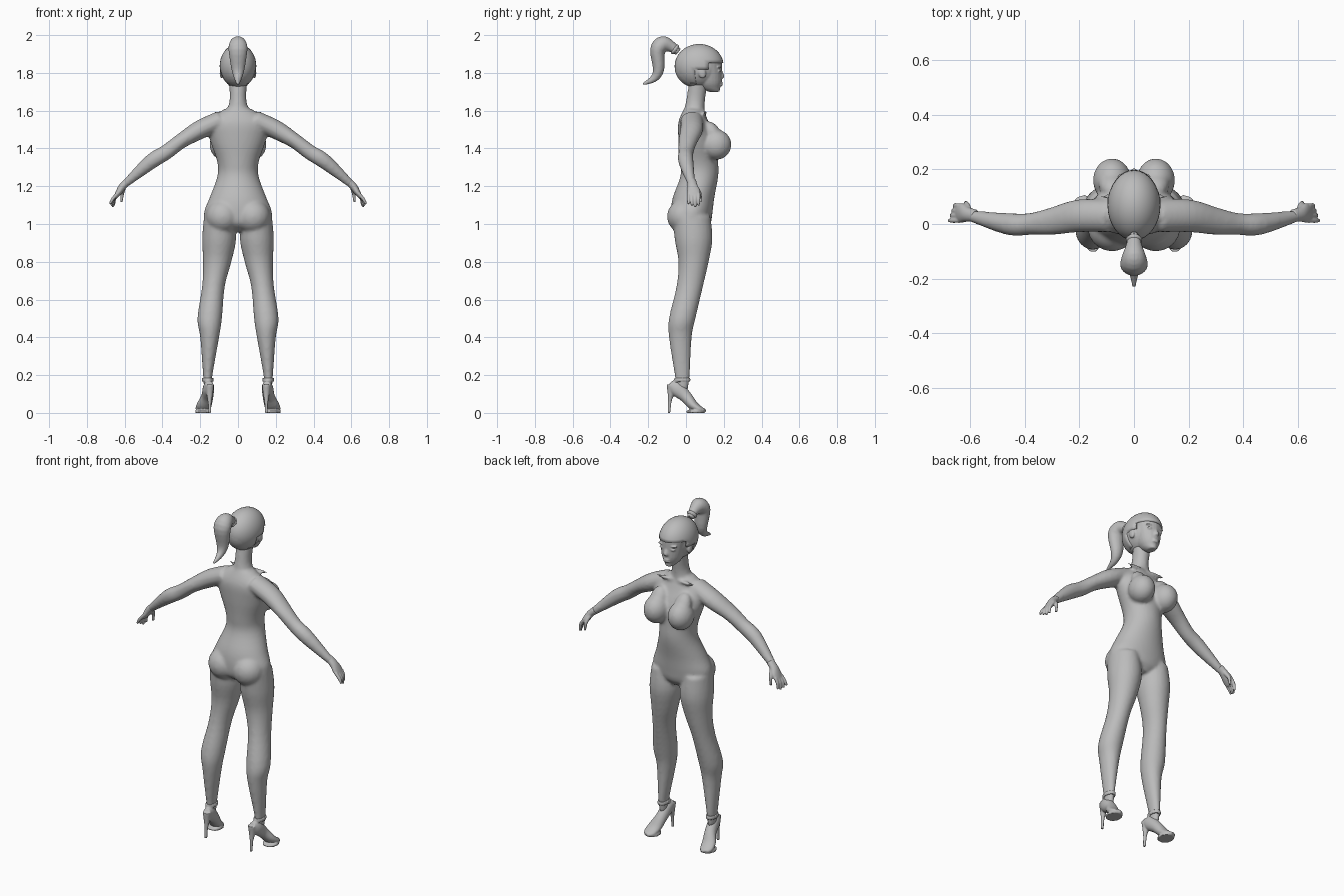
import bpy, bmesh, math
from mathutils import Vector, Matrix

cube = bpy.data.objects.get("Cube")
if cube:
    bpy.data.objects.remove(cube, do_unlink=True)

grey = bpy.data.materials.new("plain grey")
grey.use_nodes = True
tone = (.5, .5, .5, 1)
grey.diffuse_color = tone
grey.node_tree.nodes["Principled BSDF"].inputs["Base Color"].default_value = tone


def spline(rings, steps=4):
    """Smooth a short list of rings with a Catmull-Rom curve."""
    smooth_rings = []
    last = len(rings) - 1
    for i in range(last):
        before, start, end, after = (rings[max(i - 1, 0)], rings[i], rings[i + 1],
                                     rings[min(i + 2, last)])
        for step in range(steps):
            t = step / steps
            smooth_rings.append([
                b + t * ((c - a) + t * ((2 * a - 5 * b + 4 * c - d) + t * (3 * b - a - 3 * c + d))) / 2
                for a, b, c, d in zip(before, start, end, after)])
    return smooth_rings + [list(rings[last])]


def loft(bm, rings, ref=Vector((1, 0, 0)), flat=False, mirror=1, sides=24):
    """Closed tube through rings (x, y, z, radius along ref, other radius if not round)."""
    rings = spline([(r[0] * mirror, *r[1:4], r[-1]) for r in rings])
    last = len(rings) - 1
    loops = []
    for i, (x, y, z, radius_along, radius_across) in enumerate(rings):
        ahead, behind = rings[min(i + 1, last)], rings[max(i - 1, 0)]
        tangent = Vector(ahead[:3]) - Vector(behind[:3])
        tangent = Vector((0, 0, 1)) if flat else tangent.normalized()
        along = (ref - tangent * tangent.dot(ref)).normalized()
        across = tangent.cross(along)
        loop = []
        for k in range(sides):
            angle = math.tau * k / sides
            offset = along * radius_along * math.cos(angle) + across * radius_across * math.sin(angle)
            loop.append(bm.verts.new(Vector((x, y, z)) + offset))
        loops.append(loop)
    for lower, upper in zip(loops, loops[1:]):
        for k in range(sides):
            following = (k + 1) % sides
            bm.faces.new((lower[k], lower[following], upper[following], upper[k]))
    bm.faces.new(loops[0][::-1])
    bm.faces.new(loops[-1])


def centre_loft(bm, rings, **options):
    """Tube on the middle plane, through rings (y, z, radius, radius)."""
    loft(bm, [(0, *ring) for ring in rings], **options)


def ball(bm, centre, size, tilt=0):
    matrix = (Matrix.Translation(centre) @ Matrix.Rotation(tilt, 4, 'X')
              @ Matrix.Diagonal((*size, 1)))
    bmesh.ops.create_uvsphere(bm, u_segments=32, v_segments=20, radius=1, matrix=matrix)


def finish(name, bm, voxel=0, iterations=2):
    """Turn the parts into one object, fused into one skin when voxel is set."""
    bmesh.ops.recalc_face_normals(bm, faces=bm.faces)
    mesh = bpy.data.meshes.new(name)
    bm.to_mesh(mesh)
    bm.free()
    mesh.materials.append(grey)
    part = bpy.data.objects.new(name, mesh)
    bpy.context.collection.objects.link(part)
    for polygon in mesh.polygons:
        polygon.use_smooth = True
    if voxel:
        fuse = part.modifiers.new("fuse", 'REMESH')
        fuse.mode = 'VOXEL'
        fuse.voxel_size = voxel
        fuse.use_smooth_shade = True
        soften = part.modifiers.new("soften", 'SMOOTH')
        soften.factor = .5
        soften.iterations = iterations
    return part


FORWARD = Vector((0, 1, 0))

# Torso and neck
bm = bmesh.new()
centre_loft(bm, [(.04, .96, .05, .06), (.03, 1, .16, .1), (.03, 1.06, .18, .11),
                 (.04, 1.14, .15, .11), (.07, 1.25, .11, .1), (.07, 1.33, .11, .1),
                 (.06, 1.45, .15, .1), (.04, 1.54, .16, .08), (.04, 1.61, .07, .05)],
            flat=True, sides=40)
centre_loft(bm, [(.04, 1.56, .08, .06), (.05, 1.65, .045, .05), (.07, 1.77, .05)], flat=True)
for side in (-1, 1):
    # Legs
    loft(bm, [(.1, .03, 1.04, .08, .1), (.1, .04, .92, .09, .1), (.11, .04, .8, .075, .08),
              (.13, .02, .67, .06, .07), (.15, -.02, .5, .065, .07), (.15, -.03, .4, .05, .06),
              (.16, -.02, .2, .025, .04), (.16, -.02, .12, .02, .03)], flat=True, mirror=side)
    # Arms
    loft(bm, [(.09, .03, 1.55, .06, .05), (.2, .03, 1.5, .06, .05), (.3, .01, 1.44, .05, .04),
              (.38, 0, 1.38, .04), (.46, 0, 1.33, .04), (.6, .03, 1.21, .02)],
         ref=FORWARD, mirror=side)
    # Bust, its upper slope, seat and collarbones
    ball(bm, (side * .08, .16, 1.42), (.07, .08, .08))
    ball(bm, (side * .08, .15, 1.47), (.05, .04, .08), tilt=.5)
    ball(bm, (side * .08, -.01, 1.04), (.09, .09, .09))
    ball(bm, (side * .07, .1, 1.59), (.06, .01, .01))
finish("body", bm, voxel=.009, iterations=5)

# Head: skull, jaw, nose, lips, eyes, brows and ears
bm = bmesh.new()
ball(bm, (0, .06, 1.83), (.09, .12, .11))
centre_loft(bm, [(.15, 1.7, .02, .03), (.13, 1.72, .04, .05), (.12, 1.76, .06, .07),
                 (.11, 1.86, .08)], flat=True)
centre_loft(bm, [(.18, 1.82, .007), (.19, 1.78, .014), (.18, 1.77, .01)], flat=True)
for height in (1.735, 1.747):
    ball(bm, (0, .185, height), (.02, .01, .006))
for side in (-1, 1):
    ball(bm, (side * .034, .177, 1.81), (.017, .01, .008))
    ball(bm, (side * .036, .175, 1.83), (.024, .012, .006))
    ball(bm, (side * .087, .085, 1.8), (.01, .02, .03), tilt=.25)
finish("head", bm, voxel=.005)

# Hair cap with an open face and a straight fringe
bm = bmesh.new()
hair_centre = .07
ball(bm, (0, hair_centre, 1.836), (.097, .13, .117))
bare = []
for face in bm.faces:
    spot = face.calc_center_median()
    turn = abs(math.atan2(spot.x, spot.y - hair_centre))
    over_face = turn < 1 and spot.z < 1.855
    over_ear = turn < 1.75 and spot.z < 1.825
    if over_face or over_ear or spot.z < 1.745:
        bare.append(face)
bmesh.ops.delete(bm, geom=bare, context='FACES')
hair_cap = finish("hair_cap", bm)
thickness = hair_cap.modifiers.new("thickness", 'SOLIDIFY')
thickness.thickness = .012
thickness.offset = -1

# Ponytail and its tie
bm = bmesh.new()
centre_loft(bm, [(-.04, 1.91, .02), (-.08, 1.94, .03), (-.12, 1.95, .045), (-.15, 1.92, .05, .04),
                 (-.145, 1.82, .035, .03), (-.17, 1.77, .02), (-.23, 1.74, .006)])
finish("ponytail", bm, voxel=.006)
bm = bmesh.new()
centre_loft(bm, [(-.05, 1.918, .024), (-.058, 1.924, .03), (-.066, 1.93, .024)])
finish("hair_tie", bm)

for label, side in (("left", 1), ("right", -1)):
    # Hand: palm, four curled fingers and a thumb
    bm = bmesh.new()
    loft(bm, [(.58, .03, 1.23, .023, .02), (.61, .035, 1.2, .027, .02), (.63, .04, 1.17, .036, .017),
              (.65, .04, 1.14, .033, .01)], ref=FORWARD, mirror=side)
    for finger in range(4):
        spread = (finger - 1.5) * .018
        shorter = .008 * abs(finger - 2)
        curl = .007 * finger
        loft(bm, [(.64, .04 + spread, 1.16, .009), (.665 - curl / 2, .04 + spread, 1.13, .009),
                  (.677 - curl, .04 + spread, 1.09 + shorter, .006)],
             ref=FORWARD, mirror=side, sides=12)
    loft(bm, [(.605, .05, 1.195, .013), (.613, .073, 1.16, .01), (.617, .077, 1.115, .006)],
         ref=FORWARD, mirror=side, sides=12)
    finish(label + "_hand", bm, voxel=.004)

    # Shoe: arched foot, thin heel, sole and ankle strap
    bm = bmesh.new()
    loft(bm, [(.15, -.085, .15, .02), (.156, -.05, .13, .03, .04), (.163, 0, .085, .032),
              (.18, .04, .038, .04, .026), (.19, .08, .017, .036, .015),
              (.197, .1, .011, .018, .01)], mirror=side)
    loft(bm, [(.15, -.08, .15, .023), (.15, -.08, .1, .017), (.15, -.086, .06, .01),
              (.15, -.09, 0, .008)], mirror=side, flat=True)
    loft(bm, [(.184, .05, height, .043, .05) for height in (0, .012)], mirror=side, flat=True)
    loft(bm, [(.16, -.02, height, .03, .044) for height in (.165, .185)], mirror=side, flat=True)
    finish(label + "_shoe", bm, voxel=.005)
